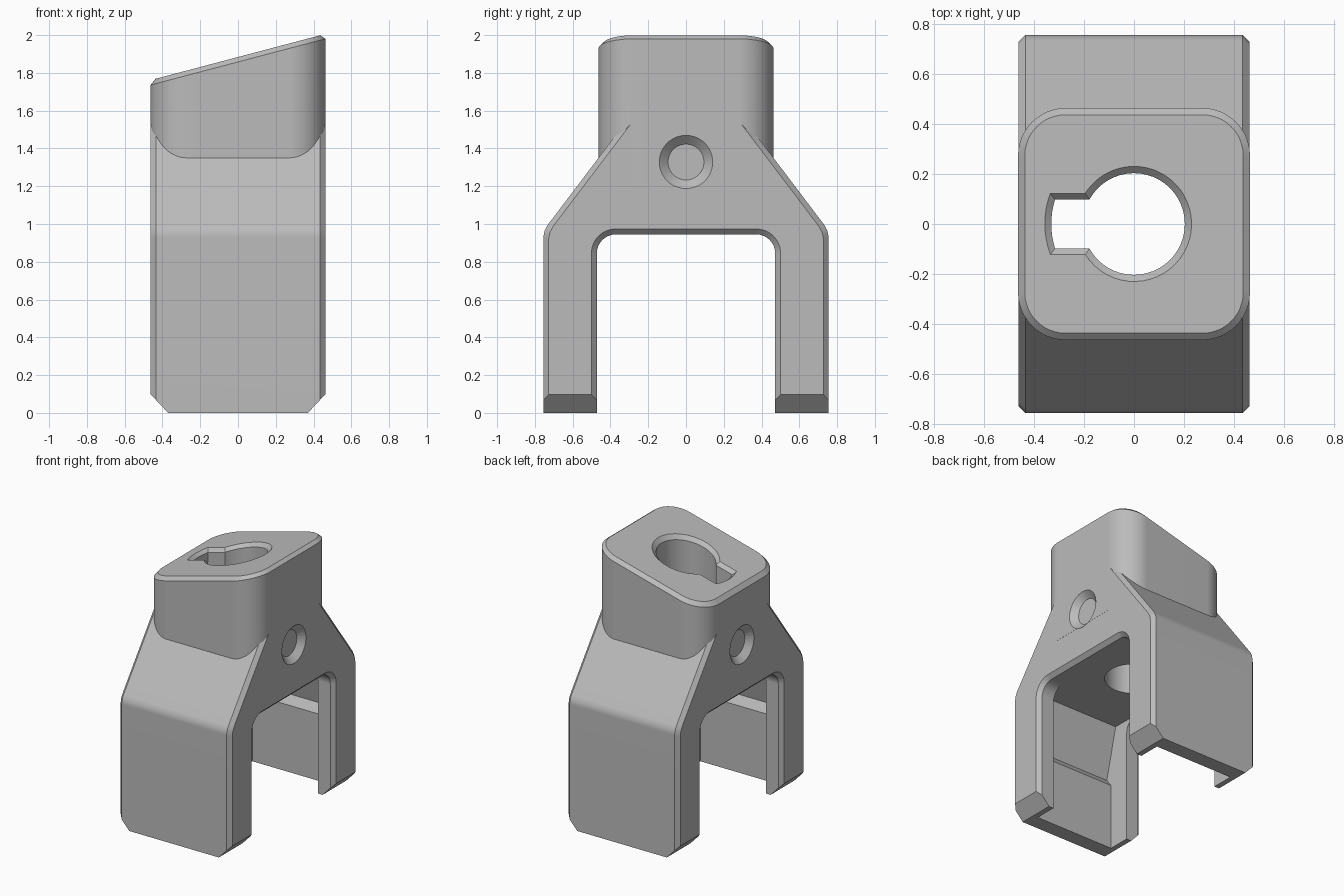
import bpy, bmesh, math

if "Cube" in bpy.data.objects:
    bpy.data.objects.remove(bpy.data.objects["Cube"])

grey = bpy.data.materials.new("plain grey")
grey.diffuse_color = (0.5, 0.5, 0.5, 1)
grey.use_nodes = True
grey.node_tree.nodes["Principled BSDF"].inputs["Base Color"].default_value = grey.diffuse_color


def loft(name, loops):
    """Closed solid skinned through loops with equal point counts."""
    bm = bmesh.new()
    rings = [[bm.verts.new(p) for p in loop] for loop in loops]
    n = len(rings[0])
    for a, b in zip(rings, rings[1:]):
        for i in range(n):
            j = (i + 1) % n
            bm.faces.new((a[i], a[j], b[j], b[i]))
    bm.faces.new(rings[0])
    bm.faces.new(rings[-1])
    bmesh.ops.recalc_face_normals(bm, faces=bm.faces)
    mesh = bpy.data.meshes.new(name)
    bm.to_mesh(mesh)
    bm.free()
    mesh.materials.append(grey)
    ob = bpy.data.objects.new(name, mesh)
    bpy.context.collection.objects.link(ob)
    return ob


def along_x(profile, x):
    return [(x, y, z) for y, z in profile]


def mirrored(half):
    """Mirror a half profile (y > 0, bottom to top) into a closed one."""
    return half + [(-y, z) for y, z in reversed(half)]


def arc(cx, cy, r, a0, a1, n):
    return [(cx + r * math.cos(a0 + (a1 - a0) * i / n),
             cy + r * math.sin(a0 + (a1 - a0) * i / n)) for i in range(n + 1)]


def top_z(x):
    return 1.884 + 0.264 * x


def combine(target, tool, operation):
    mod = target.modifiers.new(operation, 'BOOLEAN')
    mod.operation = operation
    mod.solver = 'EXACT'
    mod.object = tool
    bpy.context.view_layer.objects.active = target
    bpy.ops.object.modifier_apply(modifier=mod.name)
    bpy.data.objects.remove(tool, do_unlink=True)


# forked body: side profile with chamfered edges at both x ends
def body_profile(c):
    s = c * 1.25
    return mirrored([(0.755 - c, 0), (0.755 - c, 0.93 - c * 0.3),
                     (0.749 - c, 0.963 - c * 0.3), (0.733 - c, 0.994 - c * 0.3),
                     (0.236 - s, 1.65)])


body = loft("forked_body", [along_x(body_profile(c), x) for x, c in
                            ((-0.462, 0.028), (-0.434, 0), (0.434, 0), (0.462, 0.028))])


# upper block: rounded square with slanted, chamfered top
def rounded_square(h, r):
    pts = []
    for k, (sx, sy) in enumerate(((1, 1), (-1, 1), (-1, -1), (1, -1))):
        a = k * math.pi / 2
        pts += arc(sx * (h - r), sy * (h - r), r, a, a + math.pi / 2, 12)
    return pts


outer, inner = rounded_square(0.463, 0.19), rounded_square(0.436, 0.163)
block = loft("slanted_block", [[(x, y, 1.2) for x, y in outer],
                               [(x, y, top_z(x) - 0.026) for x, y in outer],
                               [(x, y, top_z(x)) for x, y in inner]])
combine(body, block, 'UNION')


# opening between the legs, chamfered at both ends
def opening_profile(o):
    r = 0.1 + o
    return mirrored([(0.472 + o, -0.1)] + arc(0.372, 0.845, r, 0, math.pi / 2, 8))


combine(body, loft("opening_cutter", [along_x(opening_profile(o), x) for x, o in
                                      ((-0.5, 0.067), (-0.433, 0), (0.433, 0), (0.5, 0.067))]),
        'DIFFERENCE')

# inner pocket with a small catch ledge in each leg
pocket = mirrored([(0.64, -0.1), (0.64, 0.5), (0.685, 0.56), (0.59, 0.946)])
combine(body, loft("pocket_cutter", [along_x(pocket, x) for x in (-0.33, 0.33)]), 'DIFFERENCE')


# keyed bore through the block, chamfered at the slanted top
def keyhole(r, R, w):
    a, b = math.asin(w / r), math.asin(w / R)
    return (arc(0, 0, r, a - math.pi, math.pi - a, 40)
            + arc(0, 0, R, math.pi - b, math.pi + b, 8))


small, big = keyhole(0.203, 0.33, 0.098), keyhole(0.257, 0.382, 0.146)
combine(body, loft("bore_cutter", [[(x, y, 0.8) for x, y in small],
                                   [(x, y, top_z(x) - 0.027) for x, y in small],
                                   [(x, y, top_z(x) + 0.027) for x, y in big]]), 'DIFFERENCE')

for s in (-1, 1):
    # round dimple on each side face
    rings = []
    for x, r in ((0.42, 0.095), (0.482, 0.162)):
        circle = arc(0, 1.328, r, 0, 2 * math.pi, 40)[:-1]
        rings.append(along_x(circle, s * x))
    combine(body, loft("dimple_cutter", rings), 'DIFFERENCE')
    # chamfered foot corners
    wedge = [(0.35, -0.0213), (0.5, 0.1385), (0.5, -0.0213)]
    combine(body, loft("foot_cutter", [[(s * x, y, z) for x, z in wedge] for y in (-1, 1)]),
            'DIFFERENCE')

# smooth rounds, crisp edges
bpy.ops.object.select_all(action='DESELECT')
body.select_set(True)
bpy.context.view_layer.objects.active = body
bpy.ops.object.shade_smooth_by_angle(angle=math.radians(25))
weighted = body.modifiers.new("even_shading", 'WEIGHTED_NORMAL')
weighted.keep_sharp = True
